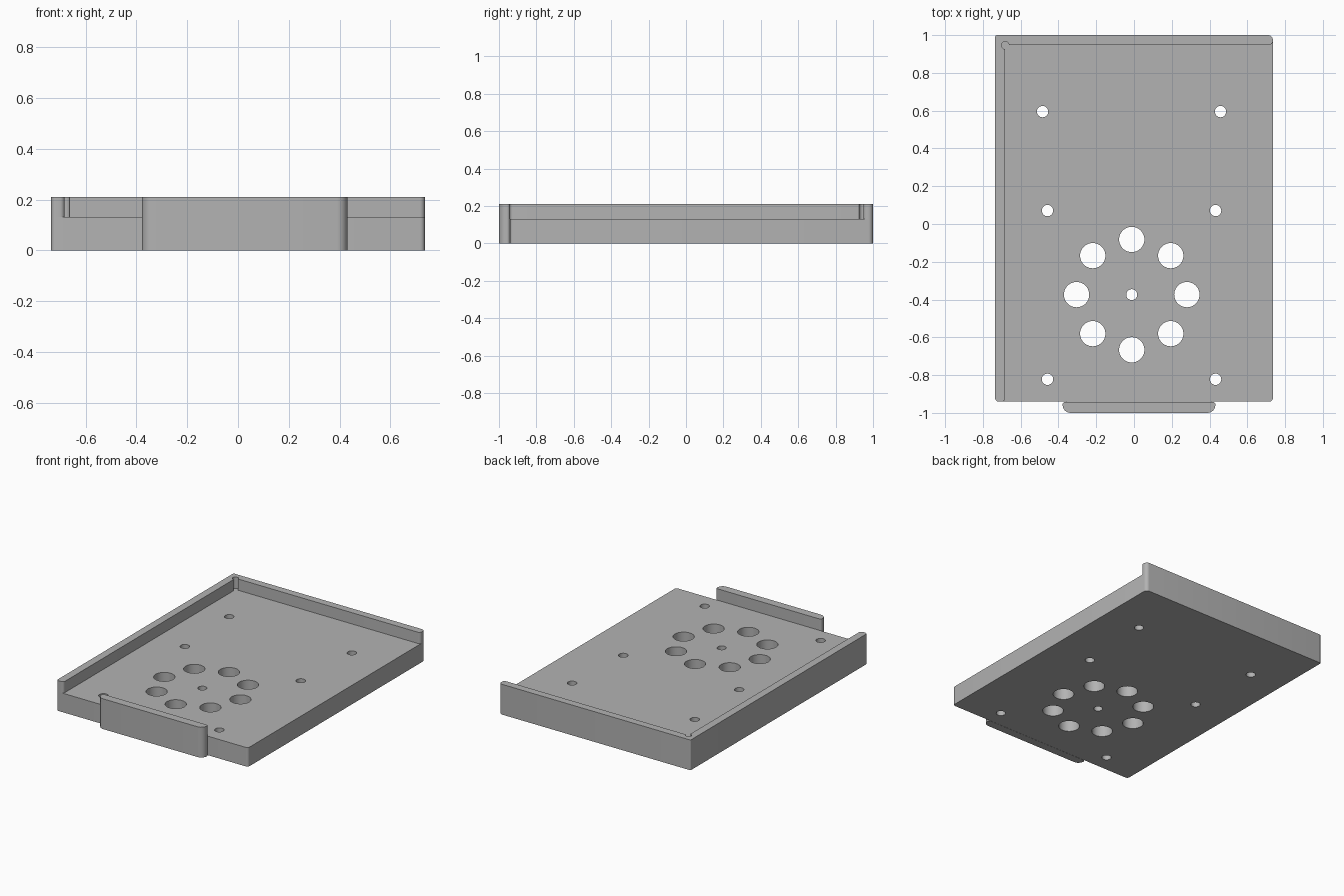
import bpy, bmesh
from math import pi, cos, sin
from mathutils import Vector

old = bpy.data.objects.get("Cube")
if old:
    bpy.data.objects.remove(old, do_unlink=True)

grey = bpy.data.materials.new("plain grey")
grey.use_nodes = True
colour = (0.45, 0.45, 0.45, 1)
grey.diffuse_color = colour
grey.node_tree.nodes["Principled BSDF"].inputs["Base Color"].default_value = colour

FLOOR, TOP = 0.132, 0.21      # plate thickness and rim height
X, FRONT, BACK = 0.735, -0.94, 1.0


def rounded(corners, steps=6):
    """Outline from (x, y, radius) right-angled corners."""
    points = []
    for i, (x, y, r) in enumerate(corners):
        p = Vector((x, y))
        if not r:
            points.append(p)
            continue
        a = (Vector(corners[i - 1][:2]) - p).normalized()
        b = (Vector(corners[(i + 1) % len(corners)][:2]) - p).normalized()
        centre = p + (a + b) * r
        for k in range(steps + 1):
            t = k / steps * pi / 2
            points.append(centre - b * r * cos(t) - a * r * sin(t))
    return points


def circle(x, y, r, sides=40):
    return [Vector((x + r * cos(2 * pi * i / sides), y + r * sin(2 * pi * i / sides)))
            for i in range(sides)]


def prism(name, outlines, z0, z1):
    bm = bmesh.new()
    for outline in outlines:
        face = bm.faces.new([bm.verts.new((p.x, p.y, z0)) for p in outline])
        out = bmesh.ops.extrude_face_region(bm, geom=[face])
        verts = [v for v in out["geom"] if isinstance(v, bmesh.types.BMVert)]
        bmesh.ops.translate(bm, verts=verts, vec=(0, 0, z1 - z0))
    bmesh.ops.recalc_face_normals(bm, faces=bm.faces)
    mesh = bpy.data.meshes.new(name)
    bm.to_mesh(mesh)
    bm.free()
    mesh.materials.append(grey)
    obj = bpy.data.objects.new(name, mesh)
    bpy.context.collection.objects.link(obj)
    return obj


def activate(obj):
    bpy.ops.object.select_all(action="DESELECT")
    obj.select_set(True)
    bpy.context.view_layer.objects.active = obj


def cut(obj, cutter):
    mod = obj.modifiers.new("cut", "BOOLEAN")
    mod.operation, mod.solver, mod.object = "DIFFERENCE", "EXACT", cutter
    cutter.hide_render = True
    activate(obj)
    bpy.ops.object.modifier_apply(modifier=mod.name)
    bpy.data.objects.remove(cutter, do_unlink=True)


# Base plate
plate = prism("base_plate", [rounded([
    (-X, FRONT, 0.018), (X, FRONT, 0.018), (X, BACK, 0.025), (-X, BACK, 0.01)])], 0, FLOOR)

# Ring of large holes around a small one, plus six mounting holes
cx, cy = -0.012, -0.374
holes = [circle(cx, cy, 0.029)]
for i in range(8):
    a = i * pi / 4
    holes.append(circle(cx + 0.292 * cos(a), cy + 0.292 * sin(a), 0.067))
for left, right, y in [(-0.484, 0.458, 0.595), (-0.458, 0.432, 0.071), (-0.458, 0.432, -0.822)]:
    holes += [circle(left, y, 0.03), circle(right, y, 0.03)]
cut(plate, prism("hole_cutter", holes, -0.1, 0.4))

# Raised rim along the right and back edges, relieved at its inner corner
rim = prism("corner_rim", [rounded([
    (-X, FRONT, 0.018), (-0.682, FRONT, 0.018), (-0.682, 0.948, 0),
    (X, 0.948, 0.02), (X, BACK, 0.025), (-X, BACK, 0.01)])], FLOOR, TOP)
cut(rim, prism("relief_cutter", [circle(-0.682, 0.946, 0.02)], FLOOR - 0.1, TOP + 0.1))

# Front lip
lip = prism("front_lip", [rounded([
    (-0.378, -1, 0.042), (0.431, -1, 0.042),
    (0.431, FRONT - 0.002, 0.014), (-0.378, FRONT - 0.002, 0.014)])], 0, TOP)
bridge = prism("lip_joint", [rounded([
    (-0.36, -0.95, 0), (0.413, -0.95, 0), (0.413, -0.93, 0), (-0.36, -0.93, 0)])],
    0.001, FLOOR - 0.001)

for obj in (plate, rim, lip):
    activate(obj)
    bpy.ops.object.shade_smooth_by_angle(angle=pi / 6)
